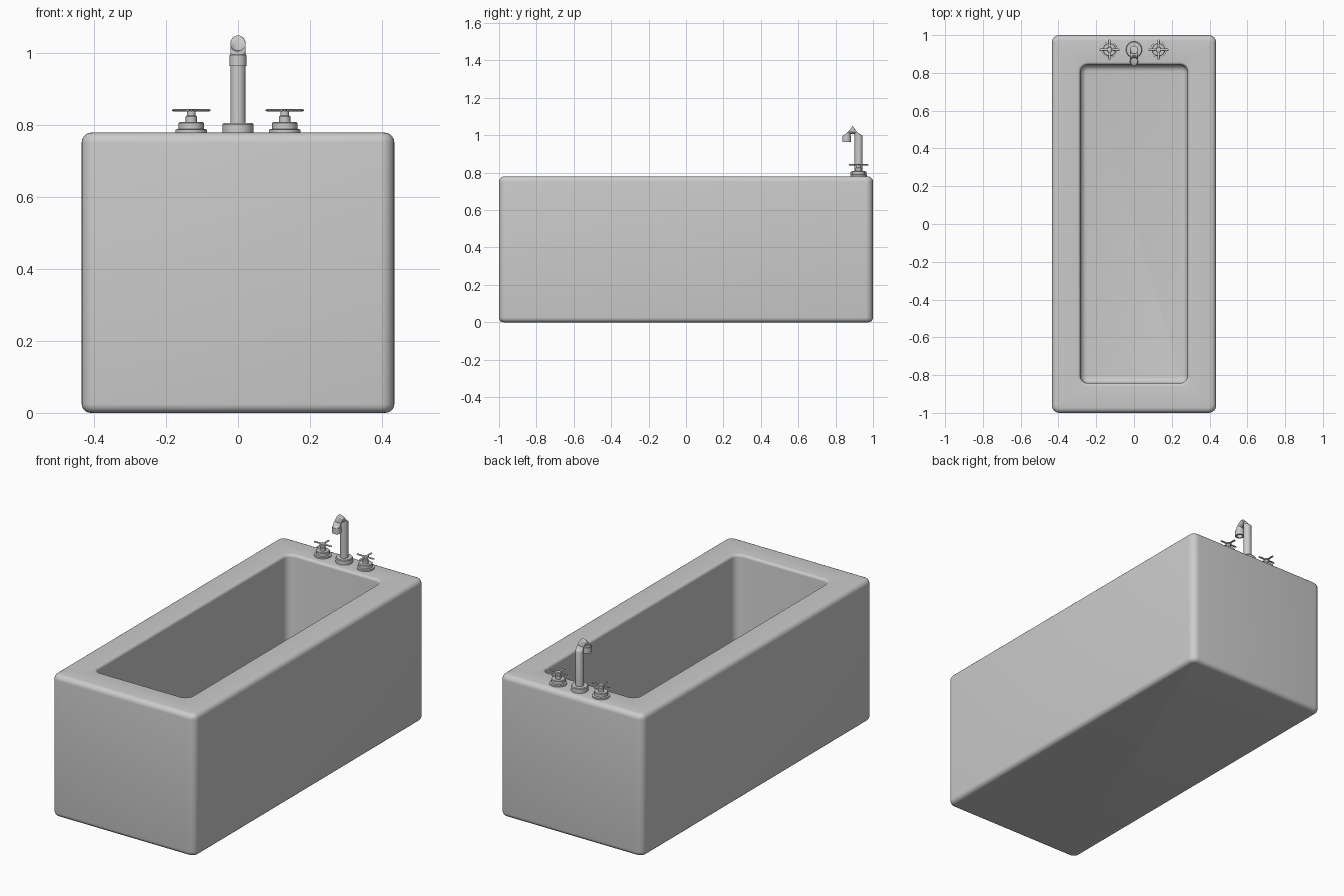
import bpy, bmesh
from math import sin, cos, pi, radians
from mathutils import Vector

if "Cube" in bpy.data.objects:
    bpy.data.objects.remove(bpy.data.objects["Cube"])


def make_object(name, bm, angle=35):
    bmesh.ops.remove_doubles(bm, verts=bm.verts, dist=1e-5)
    bmesh.ops.recalc_face_normals(bm, faces=bm.faces)
    me = bpy.data.meshes.new(name)
    bm.to_mesh(me)
    bm.free()
    ob = bpy.data.objects.new(name, me)
    bpy.context.collection.objects.link(ob)
    bpy.ops.object.select_all(action='DESELECT')
    ob.select_set(True)
    bpy.context.view_layer.objects.active = ob
    bpy.ops.object.shade_smooth_by_angle(angle=radians(angle))
    return ob


def skin(bm, rings, cap_start=True, cap_end=True):
    loops = [[bm.verts.new(p) for p in r] for r in rings]
    n = len(loops[0])
    for a, b in zip(loops, loops[1:]):
        for i in range(n):
            j = (i + 1) % n
            bm.faces.new((a[i], a[j], b[j], b[i]))
    if cap_start:
        bm.faces.new(loops[0][::-1])
    if cap_end:
        bm.faces.new(loops[-1])


def rounded_rect(hx, hy, r, z, seg=6):
    pts = []
    for k, (sx, sy) in enumerate([(1, 1), (-1, 1), (-1, -1), (1, -1)]):
        for i in range(seg + 1):
            a = pi / 2 * (k + i / seg)
            pts.append((sx * (hx - r) + r * cos(a), sy * (hy - r) + r * sin(a), z))
    return pts


def lathe(name, profile, x, y, seg=32):
    bm = bmesh.new()
    skin(bm, [[(x + r * cos(2 * pi * i / seg), y + r * sin(2 * pi * i / seg), z)
               for i in range(seg)] for r, z in profile])
    return make_object(name, bm)


# Tub: one skin over the outside, across the rim and down into the basin
X, Y, H = 0.435, 1.0, 0.78
IX, IY, FLOOR = 0.284, 0.843, 0.13
quarter = [pi / 2 * i / 5 for i in range(6)]
rings = []
b, t, f, g = 0.025, 0.028, 0.015, 0.035
for a in quarter:      # bottom outer edge
    d = b * (1 - sin(a))
    rings.append(rounded_rect(X - d, Y - d, 0.04 - d, b * (1 - cos(a))))
for a in quarter:      # top outer edge
    d = t * (1 - cos(a))
    rings.append(rounded_rect(X - d, Y - d, 0.04 - d, H - t + t * sin(a)))
for a in quarter:      # rim inner edge
    d = f * (1 - sin(a))
    rings.append(rounded_rect(IX + d, IY + d, 0.04 + d, H - f + f * (cos(a))))
for a in quarter:      # basin floor edge
    d = g * (1 - cos(a))
    rings.append(rounded_rect(IX - d, IY - d, 0.04 - d, FLOOR + g * (1 - sin(a))))
bm = bmesh.new()
skin(bm, rings)
make_object("tub", bm)

# Spout base
TY = 0.923
lathe("spout_base", [(0.043, H - 0.01), (0.043, 0.803), (0.040, 0.807), (0.022, 0.807)], 0, TY)

# Spout: bent pipe with a wider hollow nozzle
R, AZ, ARC = 0.021, 0.997, 0.032
path = [(0, 0.80, 0, R), (0, AZ, 0, R)]
path += [(-ARC * (1 - cos(a)), AZ + ARC * sin(a), a, R)
         for a in [pi * i / 16 for i in range(1, 17)]]
path += [(-2 * ARC, z, pi, r) for z, r in
         [(0.996, 0.0235), (0.965, 0.0235), (0.965, 0.016), (0.985, 0.016)]]
rings = []
for dy, z, a, r in path:
    side = Vector((0, cos(a), -sin(a)))
    c = Vector((0, TY + dy, z))
    rings.append([c + Vector((r * cos(u), 0, 0)) + side * r * sin(u)
                  for u in [2 * pi * i / 24 for i in range(24)]])
bm = bmesh.new()
skin(bm, rings)
make_object("spout", bm)

# Taps: stepped base and stem, with a four-armed handle
for label, x in (("left", -0.13), ("right", 0.13)):
    lathe(label + "_tap_base",
          [(0.044, H - 0.01), (0.044, 0.788), (0.035, 0.79), (0.035, 0.806), (0.032, 0.809),
           (0.0155, 0.809), (0.0155, 0.825), (0.012, 0.828), (0.012, 0.838),
           (0.016, 0.838), (0.016, 0.843), (0.012, 0.846)], x, TY)
    bm = bmesh.new()
    for k in range(4):
        d = Vector((cos(k * pi / 2), sin(k * pi / 2), 0))
        s = Vector((-d.y, d.x, 0))
        rings = []
        for dist, w, h in [(0.005, 0.005, 0.003), (0.042, 0.007, 0.003),
                           (0.050, 0.006, 0.003), (0.053, 0.003, 0.002)]:
            c = Vector((x, TY, 0.842)) + d * dist
            rings.append([c + s * w * cos(u) + Vector((0, 0, h * sin(u)))
                          for u in [2 * pi * i / 12 for i in range(12)]])
        skin(bm, rings)
    make_object(label + "_tap_handle", bm)
